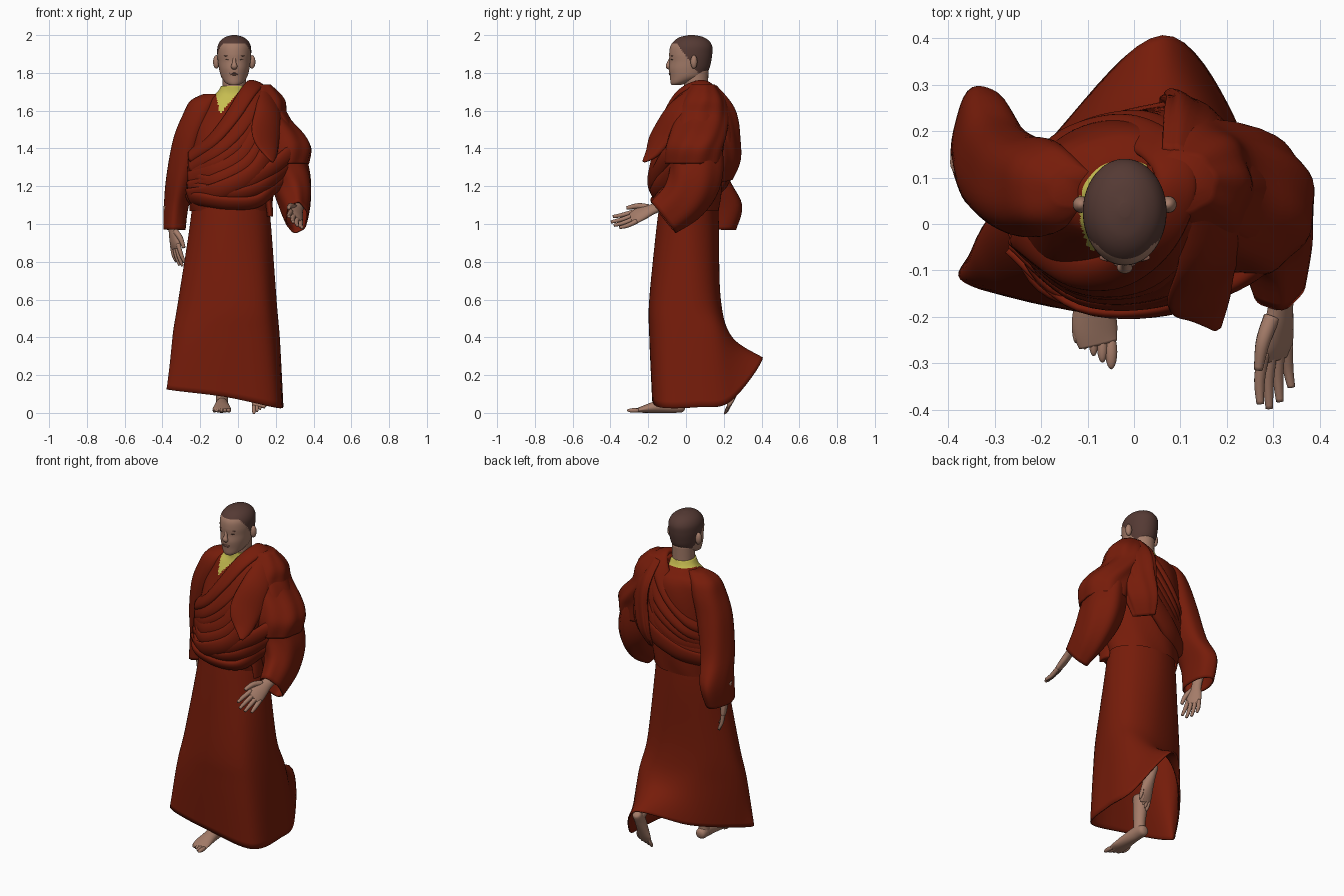
import bpy
import bmesh
from math import sin, cos, pi, radians
from mathutils import Vector, Matrix

if "Cube" in bpy.data.objects:
    bpy.data.objects.remove(bpy.data.objects["Cube"])


def material(name, red, green, blue):
    mat = bpy.data.materials.new(name)
    mat.use_nodes = True
    mat.diffuse_color = (red, green, blue, 1)
    shader = next(n for n in mat.node_tree.nodes if n.type == "BSDF_PRINCIPLED")
    shader.inputs["Base Color"].default_value = (red, green, blue, 1)
    shader.inputs["Roughness"].default_value = .8
    return mat


robe = material("maroon cloth", .18, .0115, .003)
skin = material("skin", .37, .2, .14)
hair = material("cropped hair", .09, .042, .034)
yellow = material("yellow undershirt", .56, .5, .08)
lip = material("lips and brows", .24, .11, .08)
eye = material("eyes", .07, .035, .025)

AXIS_X = Vector((1, 0, 0))
AXIS_Z = Vector((0, 0, 1))
BODY = Vector((-.02, .05, 1.3))


def catmull(points, steps, closed=False):
    """Smooth curve through points of any dimension."""
    pts = [Vector(p) for p in points]
    count = len(pts)

    def get(i):
        return pts[i % count] if closed else pts[min(max(i, 0), count - 1)]

    curve = []
    for i in range(count if closed else count - 1):
        a, b, c, d = (get(i + k) for k in (-1, 0, 1, 2))
        for s in range(steps):
            t = s / steps
            curve.append((b * 2 + (c - a) * t + (a * 2 - b * 5 + c * 4 - d) * t * t
                          + (b * 3 - a - c * 3 + d) * t * t * t) / 2)
    if not closed:
        curve.append(pts[-1])
    return curve


def skin_rows(name, rows, mats, caps=(True, True), matrix=None, thickness=0, rule=None):
    """Mesh from a stack of closed rings of points."""
    bm = bmesh.new()
    rings = [[bm.verts.new(p) for p in row] for row in rows]
    size = len(rings[0])
    for low, high in zip(rings, rings[1:]):
        for j in range(size):
            k = (j + 1) % size
            bm.faces.new((low[j], low[k], high[k], high[j]))
    if caps[0]:
        bm.faces.new(rings[0])
    if caps[1]:
        bm.faces.new(rings[-1])
    bmesh.ops.recalc_face_normals(bm, faces=bm.faces)
    for face in bm.faces:
        face.smooth = True
        if rule:
            face.material_index = rule(face.calc_center_median())
    obj = finish(name, bm, mats, matrix)
    if thickness:
        solid = obj.modifiers.new("cloth thickness", "SOLIDIFY")
        solid.thickness = thickness
        solid.offset = 0


def finish(name, bm, mats, matrix):
    mesh = bpy.data.meshes.new(name)
    bm.to_mesh(mesh)
    bm.free()
    for mat in mats:
        mesh.materials.append(mat)
    obj = bpy.data.objects.new(name, mesh)
    bpy.context.collection.objects.link(obj)
    if matrix:
        obj.matrix_world = matrix
    return obj


def sweep(name, stations, mats, seg=24, steps=5, flat=False, radial=False,
          folds=(0, 0, 0), **options):
    """Elliptical sections along a path; a station is x, y, z and two radii."""
    path = catmull(stations, steps)
    centres = [Vector(p[:3]) for p in path]
    rows = []
    for i, p in enumerate(path):
        before, after = centres[max(i - 1, 0)], centres[min(i + 1, len(path) - 1)]
        tangent = AXIS_Z if flat else (after - before).normalized()
        side = centres[i] - BODY if radial else AXIS_X
        side = (side - tangent * side.dot(tangent)).normalized()
        other = tangent.cross(side)
        row = []
        for j in range(seg):
            angle = 2 * pi * j / seg
            ripple = 1 + folds[1] * sin(folds[0] * angle + folds[2] * i / steps)
            row.append(centres[i] + (side * cos(angle) * p[3] + other * sin(angle) * p[4]) * ripple)
        rows.append(row)
    skin_rows(name, rows, mats, **options)


def ball(name, centre, radii, mat, matrix=None):
    bm = bmesh.new()
    place = Matrix.LocRotScale(Vector(centre), None, Vector(radii))
    bmesh.ops.create_uvsphere(bm, u_segments=20, v_segments=12, radius=1, matrix=place)
    for face in bm.faces:
        face.smooth = True
    finish(name, bm, [mat], matrix)


# Skirt: lofted loops, lifted at the back by the trailing foot
def oval(z, x, y, width, depth):
    return [(x + width * cos(i * pi / 4), y + depth * sin(i * pi / 4), z) for i in range(8)]


def level(z, *points):
    return [(x, y, z) for x, y in points]


loops = [
    oval(1.2, -.04, .02, .19, .14),
    oval(1, -.04, .01, .21, .16),
    level(.6, (.2, .02), (.15, .14), (0, .18), (-.2, .12), (-.31, -.01), (-.25, -.13), (-.05, -.19), (.14, -.15)),
    level(.4, (.215, .03), (.19, .18), (.05, .24), (-.17, .15), (-.335, -.03), (-.29, -.14), (-.05, -.19), (.16, -.15)),
    [(.235, .06, .03), (.21, .235, .06), (.06, .405, .29), (-.16, .2, .19),
     (-.34, -.05, .13), (-.35, -.13, .12), (-.07, -.175, .085), (.19, -.14, .03)],
]
dense = [catmull(loop, 8, True) for loop in loops]
columns = [catmull(column, 7) for column in zip(*dense)]
skin_rows("skirt", list(zip(*columns)), [robe], caps=(False, False), thickness=.008)


# Upper robe with a yellow neckline
def neckline(c):
    if c.z > 1.695:
        return 1
    in_notch = c.z > 1.59 and c.x > -.12 + (1.7 - c.z) * .2 and c.x < -.09 + (c.z - 1.59) * .85
    return int(in_notch and c.y < .06)


sweep("upper_robe", [
    (-.04, .02, 1.07, .215, .155), (-.04, .015, 1.15, .225, .17), (-.03, .02, 1.3, .235, .175),
    (-.01, .05, 1.45, .235, .175), (-.01, .075, 1.58, .21, .145), (-.02, .08, 1.65, .165, .115),
    (-.02, .062, 1.69, .098, .08), (-.02, .053, 1.73, .07, .068)],
    [robe, yellow], seg=120, steps=14, flat=True, folds=(7, .012, 2), rule=neckline, caps=(False, True))

# Sleeves and the shoulder cape
sweep("right_sleeve", [
    (-.13, .08, 1.685, .05, .04), (-.175, .08, 1.65, .075, .08), (-.205, .08, 1.58, .085, .1),
    (-.25, .085, 1.45, .09, .105), (-.295, .115, 1.25, .08, .11), (-.325, .165, 1.1, .062, .13),
    (-.335, .15, .97, .055, .11)],
    [robe], seg=40, flat=True, folds=(5, .03, .8), caps=(True, False), thickness=.008)
sweep("left_sleeve", [
    (.14, .08, 1.66, .05, .06), (.19, .08, 1.58, .06, .1), (.24, .06, 1.42, .09, .13),
    (.275, .05, 1.25, .105, .135), (.3, -.01, 1.13, .085, .12), (.31, -.12, 1.035, .056, .1)],
    [robe], seg=40, folds=(6, .035, 1.2), caps=(True, False), thickness=.008)
sweep("shoulder_cape", [
    (.1, .09, 1.735, .07, .06), (.13, .09, 1.66, .11, .11), (.15, .08, 1.57, .11, .14),
    (.21, .06, 1.47, .14, .15), (.245, .045, 1.4, .14, .15), (.25, .04, 1.32, .12, .145)],
    [robe], seg=56, flat=True, folds=(8, .03, 1.3), caps=(True, False), thickness=.008)

# Shawl: pleats blended between an upper and a lower path around the body
upper = [(-.25, -.02, 1.36), (-.14, -.1, 1.44), (-.04, -.1, 1.56), (.045, -.03, 1.69), (.09, .08, 1.738),
         (.06, .16, 1.69), (-.03, .2, 1.55), (-.15, .17, 1.42), (-.24, .08, 1.36)]
lower = [(-.25, -.04, 1.14), (-.1, -.165, 1.17), (.1, -.165, 1.28), (.19, -.09, 1.48), (.19, .06, 1.66),
         (.17, .2, 1.56), (.11, .24, 1.36), (-.08, .2, 1.22), (-.24, .1, 1.16)]
PLEATS = 6
for n in range(PLEATS):
    line = [Vector(u).lerp(Vector(v), n / (PLEATS - 1)) for u, v in zip(upper, lower)]
    sweep(f"shawl_pleat_{n + 1}", [(*p, .022, .046 + .008 * (n % 2)) for p in line],
          [robe], radial=True, steps=7, folds=(3, .06, 1))

# Waist folds rising to the left arm
first = [(-.25, .01, 1.13), (-.19, -.12, 1.13), (-.05, -.155, 1.11), (.1, -.135, 1.12), (.2, -.07, 1.2), (.3, .0, 1.26)]
second = [(-.25, 0, 1.25), (-.16, -.12, 1.22), (.0, -.165, 1.2), (.14, -.15, 1.27), (.27, -.09, 1.37), (.32, .0, 1.42)]
for n in range(3):
    line = [Vector(u).lerp(Vector(v), n / 2) for u, v in zip(first, second)]
    sweep(f"waist_fold_{n + 1}", [(*p, .022, .042) for p in line], [robe], radial=True, steps=7)

# Pointed flap on the chest, loose cloth on the back and the tucked end
sweep("chest_flap", [
    (.15, .05, 1.7, .02, .05), (.16, -.06, 1.6, .025, .075), (.15, -.13, 1.47, .025, .09),
    (.165, -.175, 1.38, .02, .055), (.18, -.225, 1.33, .005, .01)], [robe], radial=True, folds=(3, .06, 1))
sweep("back_drape", [
    (.12, .12, 1.71, .03, .07), (.15, .19, 1.6, .03, .1), (.15, .215, 1.45, .035, .1),
    (.13, .225, 1.33, .03, .09), (.1, .205, 1.23, .012, .06)], [robe], seg=40, radial=True, folds=(7, .07, 1))
sweep("tucked_end", [(.15, -.05, 1.2, .02, .05), (.165, -.05, 1.1, .018, .045), (.17, -.05, 1.04, .015, .04)], [robe])


# Head with cropped hair by height and depth
def hairline(c):
    return int(c.z > 1.953 - max(0, c.y + .045) * 1.4)


MID = -.02
sweep("neck", [(MID, .05, 1.6, .07, .065), (MID, .053, 1.7, .062, .062), (MID, .05, 1.82, .064, .07)],
      [skin], flat=True)
outline = [(-.055, 1.735, .025, .022), (-.03, 1.75, .048, .052), (.005, 1.78, .069, .09), (.016, 1.82, .08, .106),
           (.023, 1.86, .086, .11), (.025, 1.9, .09, .114), (.028, 1.94, .088, .111), (.03, 1.97, .073, .092),
           (.03, 1.99, .046, .06), (.03, 2, .012, .015)]
sweep("head", [(MID, *row) for row in outline], [skin, hair], seg=80, steps=9, flat=True, rule=hairline)
sweep("nose", [(MID, -.078, 1.885, .008, .008), (MID, -.089, 1.855, .01, .01), (MID, -.094, 1.835, .017, .013),
               (MID, -.086, 1.823, .012, .008)], [skin], seg=16)
ball("upper_lip", (MID, -.086, 1.798), (.024, .007, .003), lip)
ball("lower_lip", (MID, -.084, 1.791), (.02, .007, .004), lip)
for name, s in (("right", -1), ("left", 1)):
    ball(f"{name}_ear", (MID + s * .094, .042, 1.858), (.018, .018, .036), skin)
    ball(f"{name}_eye", (MID + s * .035, -.073, 1.87), (.014, .008, .0025), eye)
    ball(f"{name}_brow", (MID + s * .036, -.072, 1.89), (.019, .008, .0025), lip)


# Hands: local fingers point down, thumb on the negative y side
def hand(side, origin, pointing, little_side, size):
    up = -Vector(pointing).normalized()
    across = Vector(little_side)
    across = (across - up * across.dot(up)).normalized()
    turn = Matrix((across.cross(up), across, up)).transposed().to_4x4()
    place = Matrix.Translation(origin) @ turn @ Matrix.Scale(size, 4)
    sweep(f"{side}_palm", [(0, 0, .12, .028, .032), (0, 0, .02, .019, .026), (0, 0, -.03, .018, .035),
                           (0, 0, -.07, .016, .041), (0, 0, -.095, .01, .038)], [skin], matrix=place)
    for n, length in enumerate((.085, .1, .092, .07)):
        y = -.03 + n * .02
        sweep(f"{side}_finger_{n + 1}", [
            (0, y, -.075, .011, .011), (.003, y * 1.2, -.085 - length * .5, .01, .01),
            (.014, y * 1.3, -.085 - length, .007, .007)], [skin], seg=12, matrix=place)
    sweep(f"{side}_thumb", [(0, -.02, -.01, .015, .015), (.008, -.045, -.05, .013, .013),
                            (.014, -.055, -.1, .008, .008)], [skin], seg=12, matrix=place)


hand("right", (-.345, .12, .97), (.16, -.08, -1), (-.5, .85, 0), 1.08)
hand("left", (.315, -.185, 1.075), (-.12, -1, -.42), (.65, 0, -.75), 1.2)


# Bare feet: heel at the local origin, toes along negative y
def foot(side, origin, pitch, size, big_toe):
    place = Matrix.Translation(origin) @ Matrix.Rotation(radians(pitch), 4, "X") @ Matrix.Scale(size, 4)
    sweep(f"{side}_foot", [
        (0, .005, .03, .015, .015), (0, -.01, .032, .03, .03), (0, -.07, .04, .034, .04), (0, -.15, .031, .042, .031),
        (0, -.21, .02, .049, .02), (big_toe * .008, -.25, .013, .042, .011)], [skin], matrix=place)
    sweep(f"{side}_ankle", [(0, -.045, .03, .032, .04), (0, -.045, .1, .032, .036), (0, -.03, .25, .045, .05)],
          [skin], flat=True, matrix=place)
    for n in range(5):
        x = big_toe * (.036 - n * .019)
        ball(f"{side}_toe_{n + 1}", (x, -.265 + n * .014, .013), (.013 - n * .001, .038, .012), skin, place)


foot("right", (-.085, -.01, 0), 0, 1, 1)
foot("left", (.115, .335, .215), 62, .85, -1)
